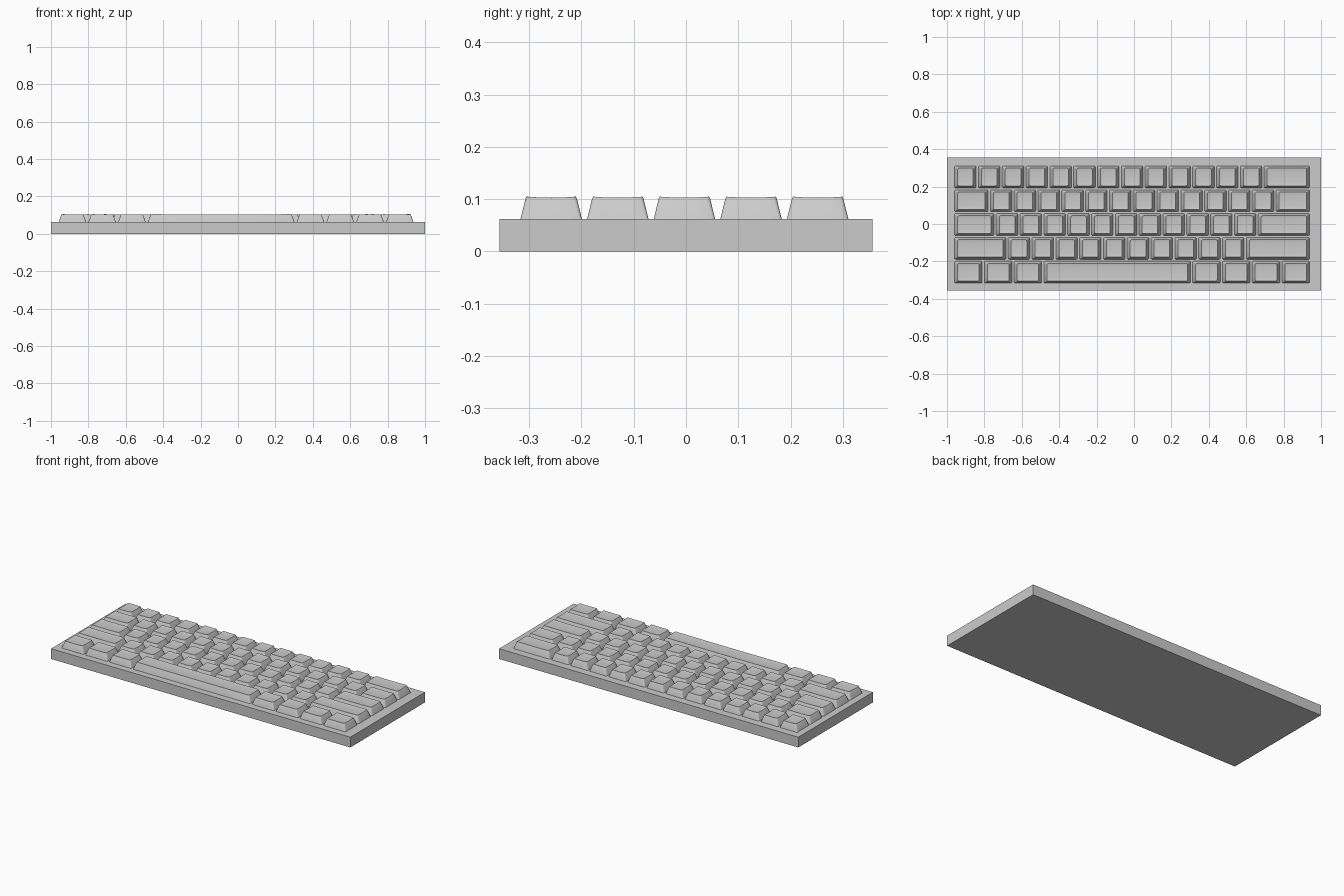
import bpy, bmesh, math

if "Cube" in bpy.data.objects:
    bpy.data.objects.remove(bpy.data.objects["Cube"])

UNIT = 0.1273          # key pitch
GAP = 0.010            # gap between key bases
LEFT, MID_Y = -0.965, -0.003
CASE_TOP, KEY_TOP = 0.062, 0.105


def ring(hx, hy, r):
    """Rounded rectangle outline with extra points along the edges."""
    pts = []
    corners = [(1, 1, 0), (-1, 1, 90), (-1, -1, 180), (1, -1, 270)]
    arcs = []
    for sx, sy, a0 in corners:
        cx, cy = sx * (hx - r), sy * (hy - r)
        arcs.append([(cx + r * math.cos(math.radians(a0 + a)),
                      cy + r * math.sin(math.radians(a0 + a))) for a in (0, 30, 60, 90)])
    for i, arc in enumerate(arcs):
        pts += arc
        (x0, y0), (x1, y1) = arc[-1], arcs[(i + 1) % 4][0]
        pts += [(x0 + (x1 - x0) * t, y0 + (y1 - y0) * t) for t in (0.25, 0.5, 0.75)]
    return pts


def keycap_mesh(units):
    """Tapered keycap with a soft rim and a shallow dished top."""
    hx, hy = (units * UNIT - GAP) / 2, (UNIT - GAP + 0.001) / 2
    tx, ty = hx - 0.016, hy - 0.011

    def dish(x, y):
        return KEY_TOP - 0.0035 + 0.0012 * (x / tx) ** 2 + 0.0023 * (y / ty) ** 2

    bm = bmesh.new()
    loops = []
    # outline half sizes, corner radius, height (None follows the dish)
    levels = [(hx, hy, 0.006, CASE_TOP - 0.002),
              (tx + 0.001, ty + 0.001, 0.007, KEY_TOP - 0.004),
              (tx - 0.001, ty - 0.001, 0.007, None),
              (tx - 0.006, ty - 0.006, 0.006, None),
              (tx * 0.6, ty * 0.6, 0.004, None),
              (tx * 0.25, ty * 0.25, 0.002, None)]
    for i, (a, b, r, z) in enumerate(levels):
        drop = 0.0008 if i > 2 else 0
        loops.append([bm.verts.new((x, y, dish(x, y) - drop if z is None else z))
                      for x, y in ring(a, b, r)])
    n = len(loops[0])
    for lo, hi in zip(loops, loops[1:]):
        for i in range(n):
            j = (i + 1) % n
            bm.faces.new((lo[i], lo[j], hi[j], hi[i]))
    bm.faces.new(loops[-1])
    bm.faces.new(loops[0][::-1])
    me = bpy.data.meshes.new("keycap")
    bm.to_mesh(me)
    bm.free()
    me.shade_smooth()
    me.set_sharp_from_angle(angle=math.radians(30))
    return me


# case slab
bpy.ops.mesh.primitive_cube_add(size=1, location=(0, 0, CASE_TOP / 2))
case = bpy.context.object
case.name = "case"
case.scale = (2.0, 0.712, CASE_TOP)

# key widths per row, back to front
rows = {
    "number_row": [1] * 13 + [2],
    "upper_row": [1.5] + [1] * 12 + [1.5],
    "home_row": [1.75] + [1] * 11 + [2.25],
    "lower_row": [2.25] + [1] * 10 + [2.75],
    "space_row": [1.25] * 3 + [6.25] + [1.25] * 4,
}
meshes = {}
for r, (row, widths) in enumerate(rows.items()):
    x = LEFT
    for k, w in enumerate(widths):
        if w not in meshes:
            meshes[w] = keycap_mesh(w)
        name = "space_bar" if w == 6.25 else f"{row}_key_{k + 1}"
        key = bpy.data.objects.new(name, meshes[w])
        key.location = (x + w * UNIT / 2, MID_Y + (2 - r) * UNIT, 0)
        bpy.context.collection.objects.link(key)
        x += w * UNIT
